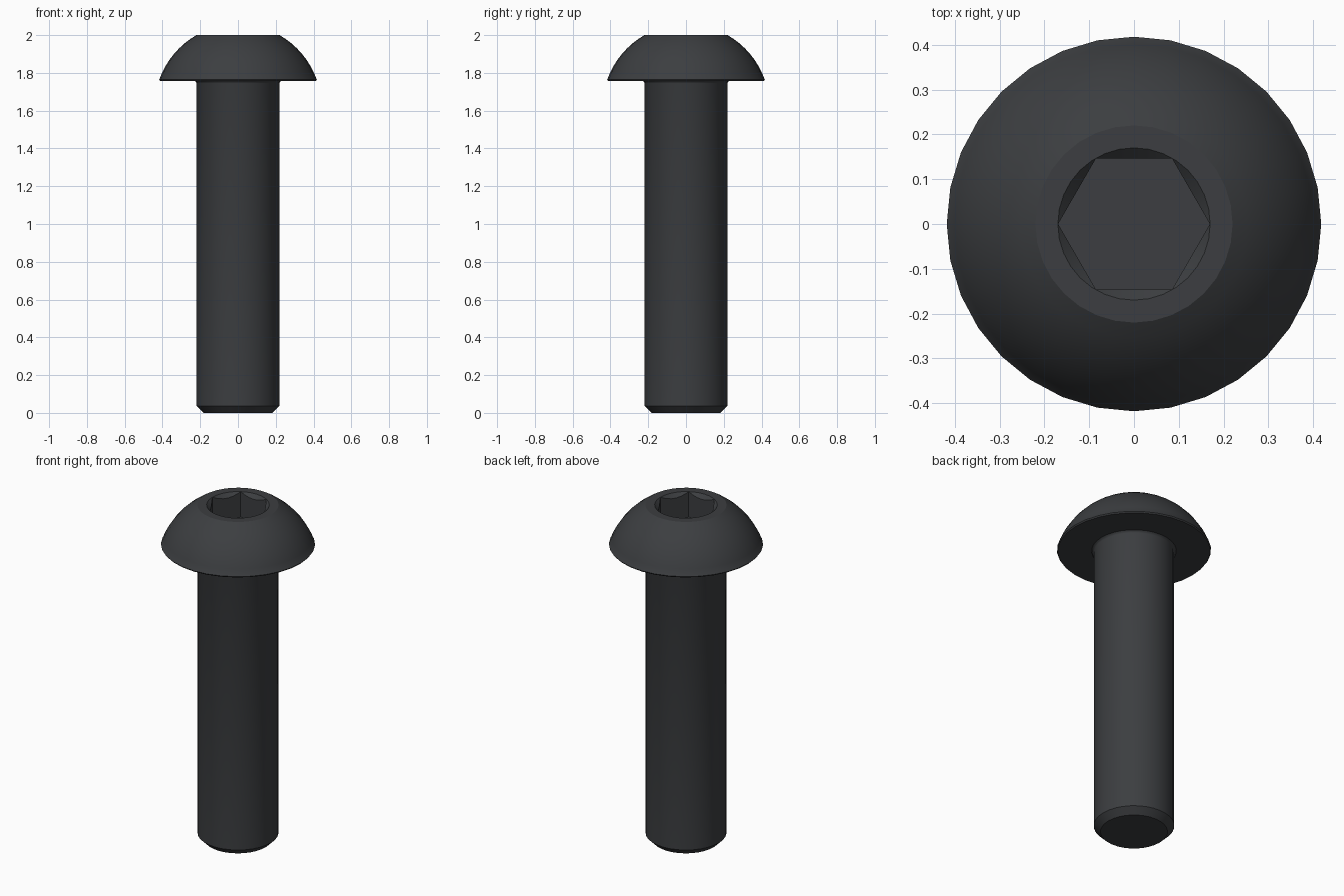
import bpy, bmesh, math

if "Cube" in bpy.data.objects:
    bpy.data.objects.remove(bpy.data.objects["Cube"])

SEG = 32
TOP = 2.0


def lathe(name, profile):
    """Revolve (radius, z) points about z, closing both ends with flat caps."""
    bm = bmesh.new()
    rings = [[bm.verts.new((r * math.cos(2 * math.pi * i / SEG),
                            r * math.sin(2 * math.pi * i / SEG), z))
              for i in range(SEG)] for r, z in profile]
    for a, b in zip(rings, rings[1:]):
        for i in range(SEG):
            j = (i + 1) % SEG
            bm.faces.new((a[i], a[j], b[j], b[i]))
    bm.faces.new(rings[0][::-1])
    bm.faces.new(rings[-1])
    mesh = bpy.data.meshes.new(name)
    bm.to_mesh(mesh)
    bm.free()
    obj = bpy.data.objects.new(name, mesh)
    bpy.context.collection.objects.link(obj)
    return obj


# Shank with end chamfer, under-head fillet, thin rim and domed head
profile = [(0.182, 0.0), (0.219, 0.037), (0.219, 1.745), (0.222, 1.752),
           (0.23, 1.758), (0.413, 1.758), (0.418, 1.765)]
centre, radius = 1.616, 0.4426
a0, a1 = math.radians(20), math.asin((TOP - centre) / radius)
for i in range(9):
    a = a0 + (a1 - a0) * i / 8
    profile.append((radius * math.cos(a), centre + radius * math.sin(a)))
screw = lathe("button_head_screw", profile)

# Hex socket cutter and its conical lead-in
bpy.ops.mesh.primitive_cylinder_add(vertices=6, radius=0.1694, depth=0.4,
                                    location=(0, 0, 1.848 + 0.2),
                                    rotation=(0, 0, math.pi / 6))
hex_cutter = bpy.context.object
hex_cutter.name = "hex_socket_cutter"
cone_cutter = lathe("lead_in_cutter", [(0.07, TOP - 0.1), (0.27, TOP + 0.1)])

bpy.context.view_layer.objects.active = screw
for cutter in (hex_cutter, cone_cutter):
    mod = screw.modifiers.new("socket", "BOOLEAN")
    mod.operation = "DIFFERENCE"
    mod.solver = "EXACT"
    mod.object = cutter
    bpy.ops.object.modifier_apply(modifier=mod.name)
for cutter in (hex_cutter, cone_cutter):
    bpy.data.objects.remove(cutter)

# Dark steel finish
steel = bpy.data.materials.new("black_steel")
steel.diffuse_color = (0.045, 0.048, 0.052, 1)
steel.use_nodes = True
steel.node_tree.nodes["Principled BSDF"].inputs["Base Color"].default_value = steel.diffuse_color
screw.data.materials.clear()
screw.data.materials.append(steel)

# Smooth curved surfaces, crisp edges
bpy.ops.object.select_all(action="DESELECT")
screw.select_set(True)
bpy.context.view_layer.objects.active = screw
bpy.ops.object.shade_smooth_by_angle(angle=math.radians(30))
